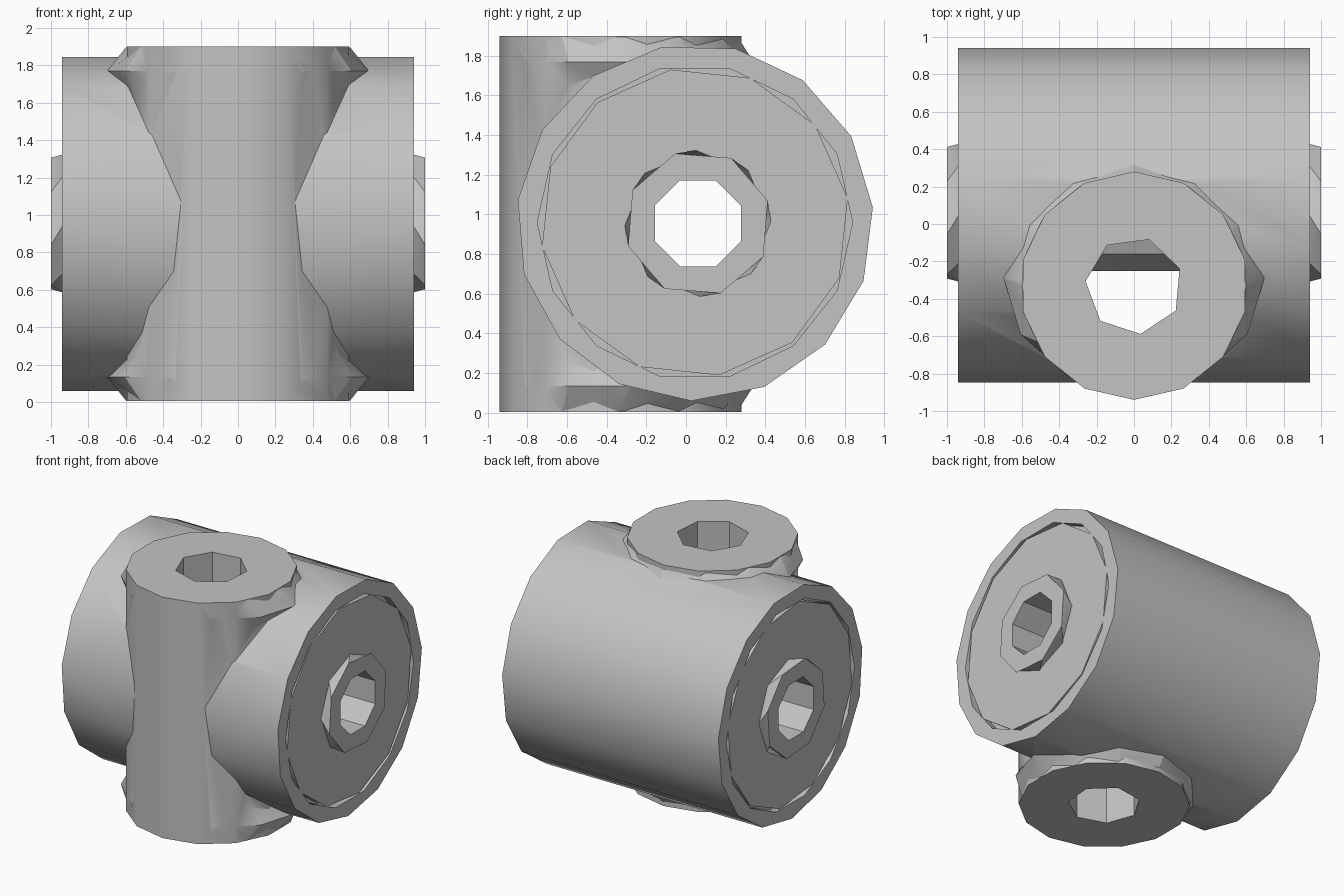
import bpy, bmesh, math

cube = bpy.data.objects.get("Cube")
if cube:
    bpy.data.objects.remove(cube, do_unlink=True)

grey = bpy.data.materials.new("plain grey")
grey.use_nodes = True
colour = (0.55, 0.55, 0.55, 1)
grey.diffuse_color = colour
grey.node_tree.nodes["Principled BSDF"].inputs["Base Color"].default_value = colour


def loft(name, axis, centre, sides, rings):
    """Closed solid through rings of (position, radius a, radius b, turn, shift of b)."""
    bm = bmesh.new()
    loops = []
    for pos, ra, rb, turn, shift in rings:
        loop = []
        for i in range(sides):
            t = math.tau * (i + turn) / sides
            a = centre[0] + ra * math.cos(t)
            b = centre[1] + shift + rb * math.sin(t)
            loop.append(bm.verts.new((pos, a, b) if axis == "x" else (a, b, pos)))
        loops.append(loop)
    for low, high in zip(loops, loops[1:]):
        for i in range(sides):
            j = (i + 1) % sides
            bm.faces.new((low[i], low[j], high[j], high[i]))
    bm.faces.new(loops[0])
    bm.faces.new(loops[-1])
    bmesh.ops.recalc_face_normals(bm, faces=bm.faces)
    mesh = bpy.data.meshes.new(name)
    bm.to_mesh(mesh)
    bm.free()
    obj = bpy.data.objects.new(name, mesh)
    bpy.context.collection.objects.link(obj)
    mesh.materials.append(grey)
    return obj


def rod(name, axis, centre, sides, radius, start, end, turn=0):
    return loft(name, axis, centre, sides,
                [(p, radius, radius, turn, 0) for p in (start, end)])


def combine(obj, tool, operation):
    mod = obj.modifiers.new(operation.lower(), "BOOLEAN")
    mod.operation = operation
    mod.solver = "EXACT"
    mod.object = tool
    bpy.ops.object.select_all(action="DESELECT")
    bpy.context.view_layer.objects.active = obj
    obj.select_set(True)
    bpy.ops.object.modifier_apply(modifier=mod.name)


def discard(*objs):
    for obj in objs:
        bpy.data.objects.remove(obj, do_unlink=True)


BARREL = (0.045, 0.96)
AXLE = (0.06, 0.955)
POST = (0, -0.33)

# Crossing barrel and post
body = rod("crossed_body", "x", BARREL, 15, 0.9, -0.94, 0.94, 0.2)
post = rod("post", "z", POST, 14, 0.61, 0.005, 1.9, 0.5)
combine(body, post, "UNION")
discard(post)

# Flared collars where the post leaves the barrel
for start, step in ((1.9, -1), (0.005, 1)):
    collar = loft("collar", "z", POST, 12, [
        (start + 0.004 * step, 0.6, 0.59, 0, 0),
        (start + 0.13 * step, 0.7, 0.62, 0, 0.05),
        (start + 0.3 * step, 0.58, 0.58, 0, 0.02)])
    combine(body, collar, "UNION")
    discard(collar)

# Recess in each barrel end
for side in (-1, 1):
    recess = rod("recess", "x", BARREL, 14, 0.795, side * 0.88, side * 1.1)
    combine(body, recess, "DIFFERENCE")
    discard(recess)

# End plates and the axle sleeve running through the barrel
plates = [rod(name, "x", BARREL, 12, 0.78, side * 0.86, side * 0.936, 0.3)
          for name, side in (("left_end_plate", 1), ("right_end_plate", -1))]
sleeve = loft("axle_sleeve", "x", AXLE, 8, [
    (-1, 0.37, 0.37, 0.4, 0), (-0.93, 0.37, 0.37, 0, 0),
    (-0.8, 0.31, 0.31, 0, 0), (0.8, 0.31, 0.31, 0, 0),
    (0.93, 0.37, 0.37, 0, 0), (1, 0.37, 0.37, 0.4, 0)])

# Post bore, then axle bore
post_bore = rod("post_bore", "z", POST, 7, 0.26, -0.5, 2.5, 0.4)
axle_bore = rod("axle_bore", "x", AXLE, 8, 0.235, -1.5, 1.5, 0.5)
combine(body, post_bore, "DIFFERENCE")
for part in [body, sleeve] + plates:
    combine(part, axle_bore, "DIFFERENCE")
discard(post_bore, axle_bore)

# Smooth round walls, crisp rims
for part in [body, sleeve] + plates:
    bpy.ops.object.select_all(action="DESELECT")
    bpy.context.view_layer.objects.active = part
    part.select_set(True)
    bpy.ops.object.shade_smooth_by_angle(angle=math.radians(32))
